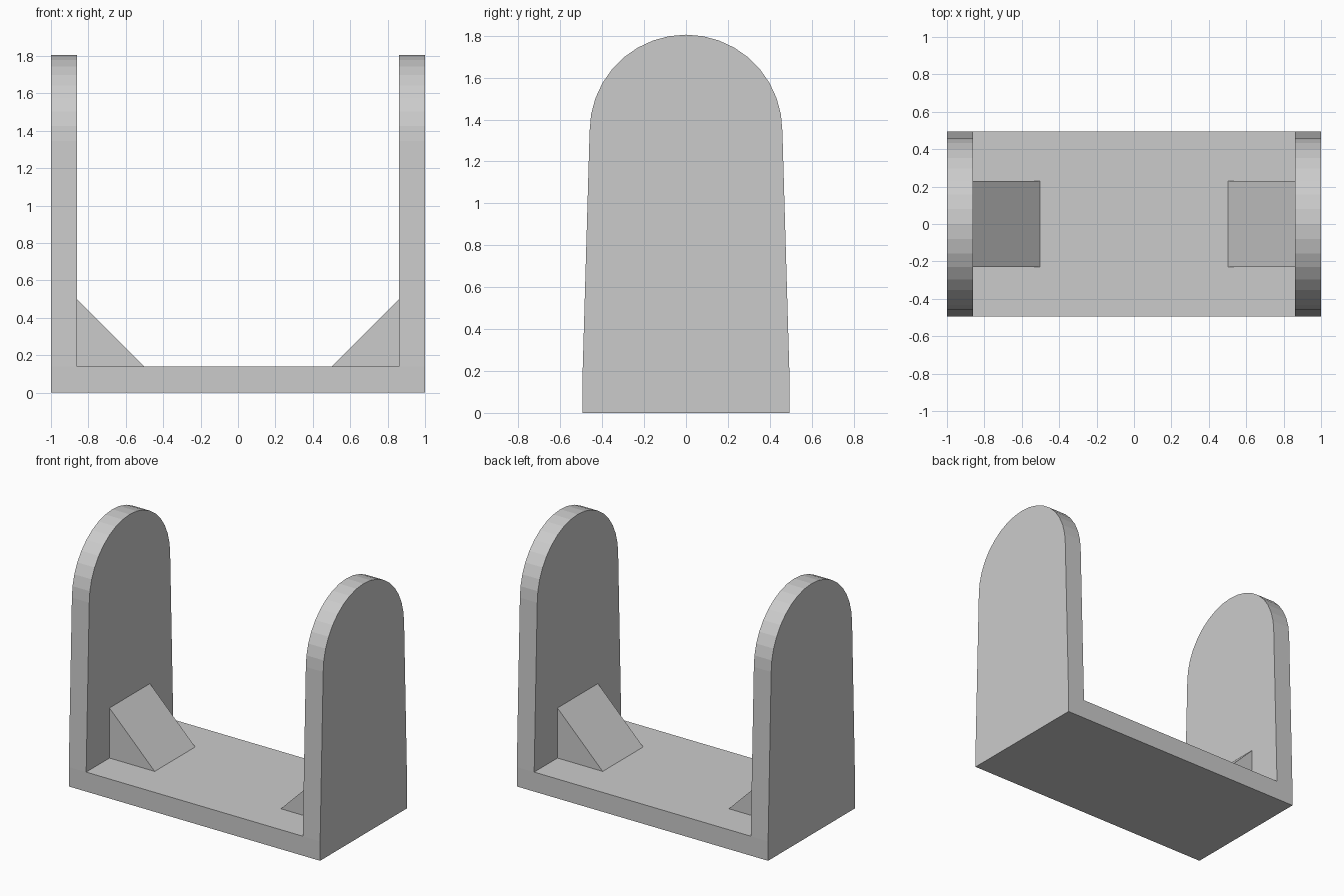
import bpy
import bmesh
from math import cos, sin, pi
from mathutils import Vector

default = bpy.data.objects.get("Cube")
if default:
    bpy.data.objects.remove(default, do_unlink=True)

HALF_LENGTH, HALF_DEPTH = 1.0, 0.495
INNER_X = 0.862          # inner face of each end wall
FLOOR_TOP = 0.14
ARCH_RADIUS, ARCH_Z = 0.46, 1.345
ARCH_STEPS = 18

grey = bpy.data.materials.new("plain_grey")
grey.use_nodes = True
grey.diffuse_color = (0.6, 0.6, 0.6, 1)
grey.node_tree.nodes["Principled BSDF"].inputs["Base Color"].default_value = (0.6, 0.6, 0.6, 1)


def prism(name, outline, offset):
    """Extrude a closed outline along an offset into a flat-shaded solid."""
    bm = bmesh.new()
    face = bm.faces.new([bm.verts.new(p) for p in outline])
    grown = bmesh.ops.extrude_face_region(bm, geom=[face], use_keep_orig=True)
    moved = [g for g in grown["geom"] if isinstance(g, bmesh.types.BMVert)]
    bmesh.ops.translate(bm, verts=moved, vec=Vector(offset))
    bmesh.ops.recalc_face_normals(bm, faces=bm.faces)
    mesh = bpy.data.meshes.new(name)
    bm.to_mesh(mesh)
    bm.free()
    mesh.materials.append(grey)
    obj = bpy.data.objects.new(name, mesh)
    bpy.context.collection.objects.link(obj)
    return obj


# Base slab
prism("base",
      [(-HALF_LENGTH, -HALF_DEPTH, 0), (HALF_LENGTH, -HALF_DEPTH, 0),
       (HALF_LENGTH, -HALF_DEPTH, FLOOR_TOP), (-HALF_LENGTH, -HALF_DEPTH, FLOOR_TOP)],
      (0, 2 * HALF_DEPTH, 0))

# Tapered wall outline with a round top
arch = [(ARCH_RADIUS * cos(pi * i / ARCH_STEPS), ARCH_Z + ARCH_RADIUS * sin(pi * i / ARCH_STEPS))
        for i in range(ARCH_STEPS + 1)]
wall = [(HALF_DEPTH, FLOOR_TOP)] + arch + [(-HALF_DEPTH, FLOOR_TOP)]

for side, sign in (("left", 1), ("right", -1)):
    # End wall
    prism(side + "_wall", [(sign * INNER_X, y, z) for y, z in wall],
          (sign * (HALF_LENGTH - INNER_X), 0, 0))
    # Triangular brace between wall and floor
    prism(side + "_brace",
          [(sign * x, -0.23, z) for x, z in
           ((INNER_X, FLOOR_TOP), (0.502, FLOOR_TOP), (INNER_X, 0.5))],
          (0, 0.46, 0))
